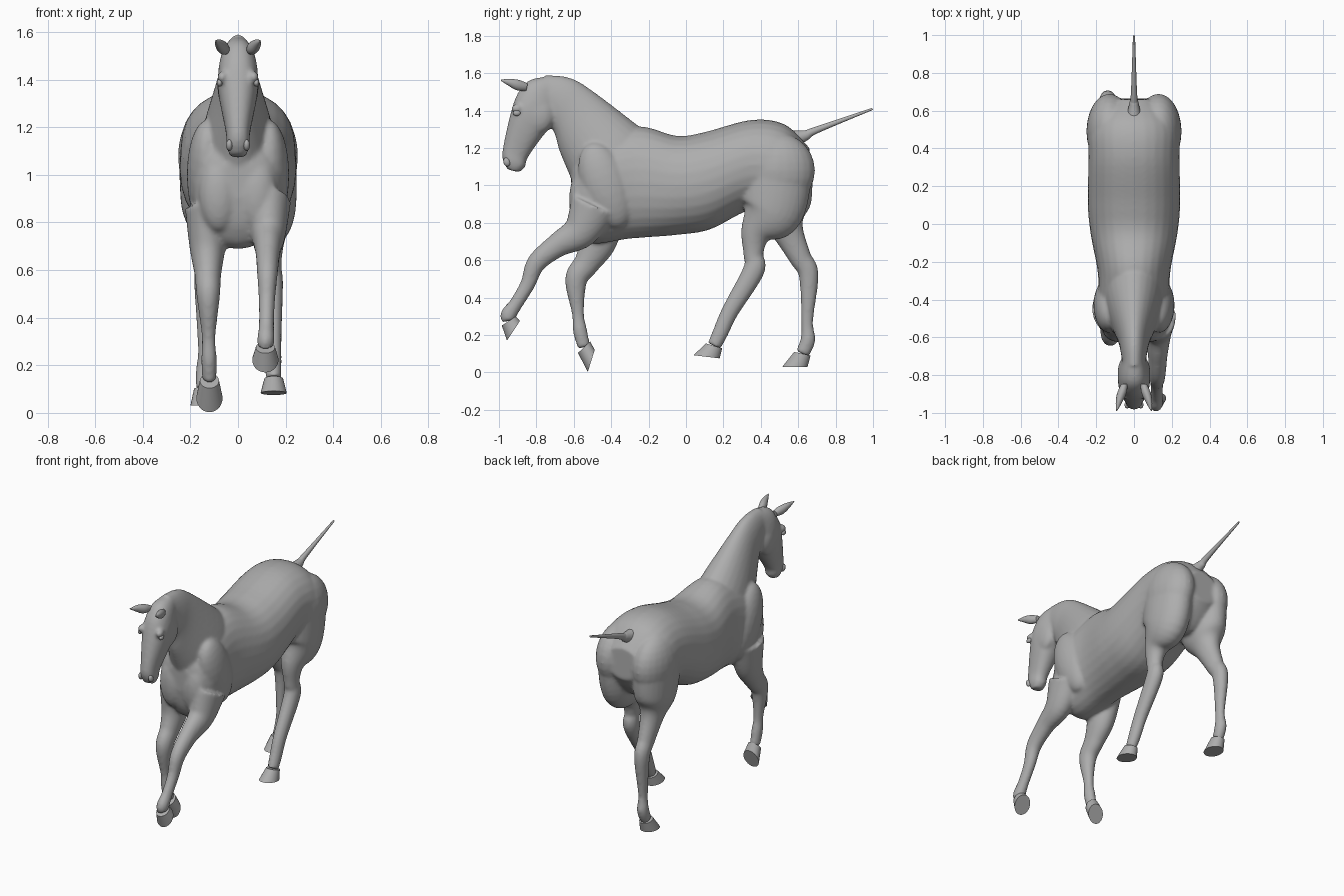
import bpy, bmesh, math
from mathutils import Vector, Matrix

if "Cube" in bpy.data.objects:
    bpy.data.objects.remove(bpy.data.objects["Cube"])

coat = bpy.data.materials.new("grey_coat")
coat.diffuse_color = (0.42, 0.42, 0.42, 1)
coat.use_nodes = True
coat.node_tree.nodes["Principled BSDF"].inputs["Base Color"].default_value = coat.diffuse_color


def spline(rows, steps=6):
    """Catmull-Rom interpolation of section rows."""
    rows = [Vector(r) for r in rows]
    out = []
    for i in range(len(rows) - 1):
        a, b, c, d = (rows[max(0, min(len(rows) - 1, i + k))] for k in (-1, 0, 1, 2))
        for s in range(steps):
            t = s / steps
            out.append(b + (c - a) * (t / 2) + (2 * a - 5 * b + 4 * c - d) * (t * t / 2)
                       + (3 * b - a - 3 * c + d) * (t ** 3 / 2))
    return out + [rows[-1]]


def skin(bm, sections, power=2.0, sides=28):
    """Skin ovals given as (centre, long half axis, half width)."""
    rings = []
    for centre, axis, w in sections:
        ring = []
        for k in range(sides):
            a = 2 * math.pi * k / sides
            c, s = math.cos(a), math.sin(a)
            u = math.copysign(abs(c) ** (2 / power), c)
            v = math.copysign(abs(s) ** (2 / power), s)
            ring.append(bm.verts.new(centre + axis * u + Vector((w * v, 0, 0))))
        rings.append(ring)
    for r, q in zip(rings, rings[1:]):
        for k in range(sides):
            n = (k + 1) % sides
            bm.faces.new((r[k], r[n], q[n], q[k]))
    bm.faces.new(rings[0])
    bm.faces.new(rings[-1])


def trunk(bm, rows, power):
    """Central part from outline pairs: (y1, z1, y2, z2, half width)."""
    secs = []
    for y1, z1, y2, z2, w in spline(rows):
        p, q = Vector((0, y1, z1)), Vector((0, y2, z2))
        secs.append(((p + q) / 2, (p - q) / 2, w))
    skin(bm, secs, power)


def limb(bm, rows, x0, x1):
    """Limb along a path of (y, z, radius), drifting from x0 to x1."""
    pts = spline(rows)
    last = len(pts) - 1
    secs = []
    for i, (y, z, r) in enumerate(pts):
        d = pts[min(i + 1, last)] - pts[max(i - 1, 0)]
        axis = Vector((0, -d.y, d.x)).normalized() * r
        secs.append((Vector((x0 + (x1 - x0) * i / last, y, z)), axis, r * (0.92 - 1.6 * r)))
    skin(bm, secs)
    return secs[-1]


def blob(bm, loc, size, tilt=0):
    """Ellipsoid muscle, tilted about the x axis."""
    m = (Matrix.Translation(loc) @ Matrix.Rotation(math.radians(tilt), 4, 'X')
         @ Matrix.Diagonal((*size, 1)))
    bmesh.ops.create_uvsphere(bm, u_segments=24, v_segments=14, radius=1, matrix=m)


def finish(name, bm):
    bmesh.ops.recalc_face_normals(bm, faces=bm.faces)
    me = bpy.data.meshes.new(name)
    bm.to_mesh(me)
    bm.free()
    ob = bpy.data.objects.new(name, me)
    bpy.context.collection.objects.link(ob)
    me.materials.append(coat)
    bpy.ops.object.select_all(action='DESELECT')
    bpy.context.view_layer.objects.active = ob
    ob.select_set(True)
    bpy.ops.object.shade_smooth_by_angle(angle=math.radians(40))
    return ob


# Torso, chest to rump
body = bmesh.new()
trunk(body, [(-.615, 1.06, -.61, .9, .07), (-.575, 1.15, -.58, .77, .155),
             (-.45, 1.25, -.5, .69, .195), (-.25, 1.315, -.3, .715, .19),
             (-.05, 1.265, -.05, .735, .23), (.1, 1.285, .13, .765, .245),
             (.35, 1.35, .35, .87, .24), (.53, 1.325, .54, .85, .235),
             (.66, 1.2, .665, 1, .11)], 2.15)
# Neck
trunk(body, [(-.18, 1.25, -.55, .86, .16), (-.27, 1.33, -.6, 1, .15),
             (-.53, 1.527, -.675, 1.18, .088), (-.64, 1.58, -.7, 1.27, .072),
             (-.75, 1.59, -.74, 1.35, .06)], 2)
# Head
trunk(body, [(-.72, 1.585, -.68, 1.46, .045), (-.83, 1.565, -.695, 1.38, .072),
             (-.888, 1.51, -.71, 1.32, .084), (-.928, 1.42, -.76, 1.27, .082),
             (-.975, 1.22, -.845, 1.15, .052), (-.98, 1.14, -.86, 1.1, .047),
             (-.955, 1.085, -.89, 1.07, .032)], 2.3)
# Paired muscles
for s in (-1, 1):
    blob(body, (s * .045, -.79, 1.375), (.042, .085, .1), -15)   # cheek
    blob(body, (s * .066, -.905, 1.41), (.022, .03, .025))       # brow
    blob(body, (s * .13, -.43, 1), (.085, .13, .24), 20)         # shoulder
    blob(body, (s * .08, -.56, .92), (.085, .065, .16))          # breast
    blob(body, (s * .13, .49, 1.08), (.122, .2, .2))             # buttock

# Legs, from inside the torso down to the coronet
feet = {
    "front_right": limb(body, [
        (-.49, .89, .13), (-.565, .755, .095), (-.687, .68, .065), (-.8, .585, .052),
        (-.847, .47, .04), (-.91, .365, .037), (-.948, .31, .043), (-.947, .275, .038)], .13, .115),
    "front_left": limb(body, [
        (-.445, .86, .13), (-.47, .7, .1), (-.53, .585, .07), (-.587, .495, .06),
        (-.578, .32, .033), (-.567, .225, .038), (-.545, .135, .034)], -.13, -.12),
    "hind_right": limb(body, [
        (.48, 1.03, .19), (.455, .86, .17), (.375, .745, .085), (.36, .63, .053),
        (.362, .545, .058), (.235, .325, .046), (.183, .21, .042), (.15, .142, .037)], .13, .15),
    "hind_left": limb(body, [
        (.49, 1.03, .19), (.51, .87, .16), (.54, .765, .09), (.61, .615, .06),
        (.656, .52, .053), (.648, .275, .032), (.652, .175, .04), (.622, .1, .037)], -.13, -.145),
}

# Fuse muscles into one smooth skin
horse = finish("horse_body", body)
remesh = horse.modifiers.new("fuse", 'REMESH')
remesh.mode = 'VOXEL'
remesh.voxel_size = 0.01
remesh.use_smooth_shade = True
soften = horse.modifiers.new("soften", 'SMOOTH')
soften.factor = 0.5
soften.iterations = 7

# Hooves flare from each coronet to a flat sole: toe (y, z), heel (y, z)
soles = {"front_right": (-.957, .17, -.888, .275), "front_left": (-.525, .003, -.488, .12),
         "hind_right": (.04, .092, .18, .075), "hind_left": (.515, .03, .65, .03)}
for name, (ty, tz, hy, hz) in soles.items():
    centre, axis, w = feet[name]
    toe, heel = Vector((centre.x, ty, tz)), Vector((centre.x, hy, hz))
    sole = (toe - heel) / 2
    across = axis.normalized() * math.copysign(1, axis.dot(sole))
    rim = (across + sole.normalized()).normalized() * .045
    bm = bmesh.new()
    skin(bm, [(centre, rim, .04), ((toe + heel) / 2, sole, .055)])
    finish(name + "_hoof", bm)

# Tail dock
bm = bmesh.new()
limb(bm, [(.58, 1.25, .045), (.64, 1.268, .028), (.7, 1.297, .018), (.997, 1.409, .006)], 0, 0)
finish("tail", bm)

for s, side in ((1, "right"), (-1, "left")):
    # Ears, swept forward and outward
    bm = bmesh.new()
    limb(bm, [(-.85, 1.525, .02), (-.895, 1.535, .028), (-.94, 1.55, .02), (-.99, 1.563, .003)],
         s * .05, s * .093)
    finish(side + "_ear", bm)
    # Eyes and nostrils
    bm = bmesh.new()
    blob(bm, (s * .077, -.905, 1.387), (.012, .02, .016))
    finish(side + "_eye", bm)
    bm = bmesh.new()
    blob(bm, (s * .036, -.958, 1.125), (.014, .018, .024), 20)
    finish(side + "_nostril", bm)
